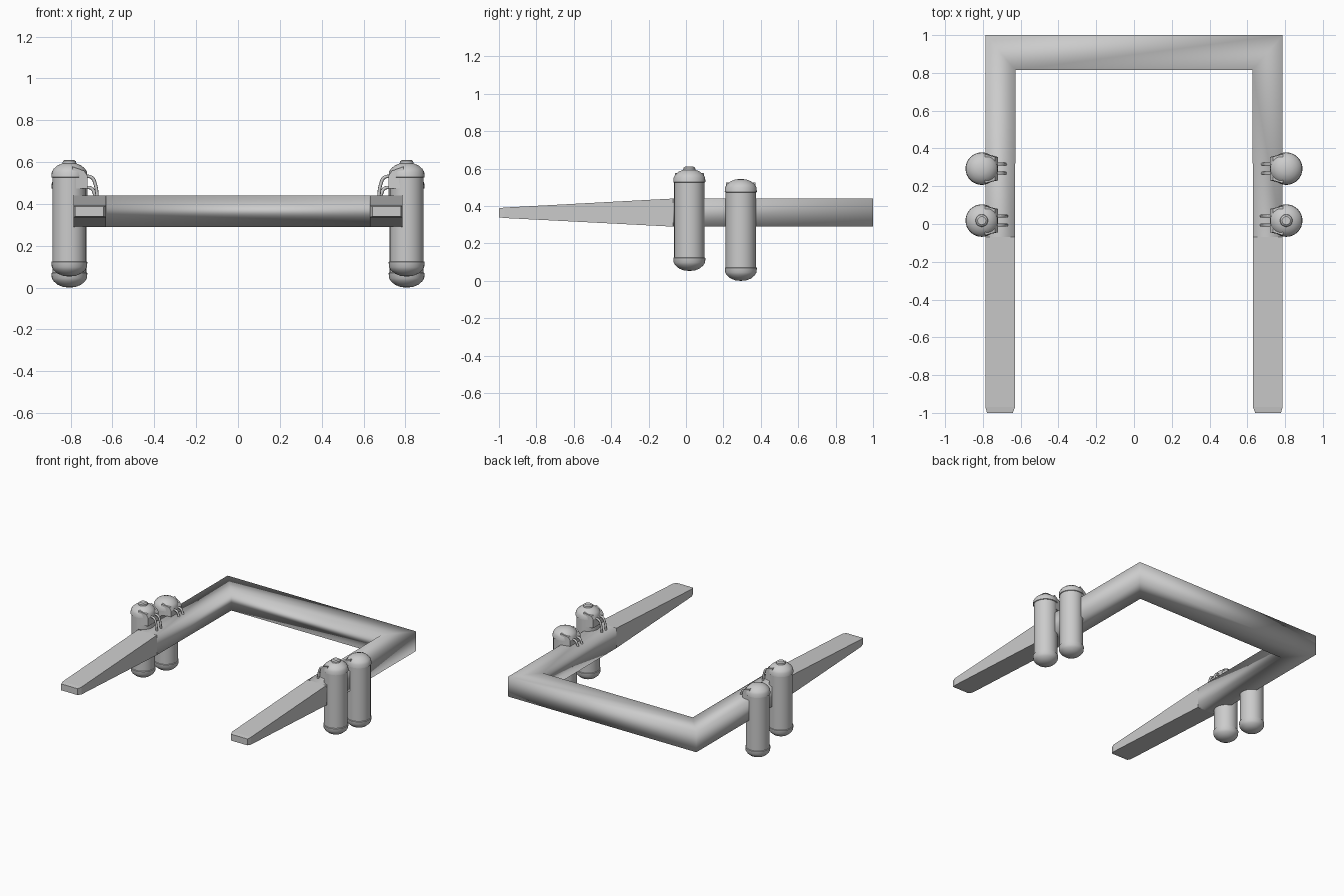
import bpy, bmesh, math
from mathutils import Matrix, Vector

if "Cube" in bpy.data.objects:
    bpy.data.objects.remove(bpy.data.objects["Cube"])


def finish(bm, name, angle=None):
    bmesh.ops.remove_doubles(bm, verts=bm.verts, dist=1e-5)
    bmesh.ops.recalc_face_normals(bm, faces=bm.faces)
    me = bpy.data.meshes.new(name)
    bm.to_mesh(me)
    bm.free()
    ob = bpy.data.objects.new(name, me)
    bpy.context.collection.objects.link(ob)
    if angle:
        bpy.ops.object.select_all(action='DESELECT')
        ob.select_set(True)
        bpy.context.view_layer.objects.active = ob
        bpy.ops.object.shade_smooth_by_angle(angle=math.radians(angle))
    return ob


def lathe(name, profile, loc, steps=32):
    bm = bmesh.new()
    vs = [bm.verts.new((r, 0, z)) for r, z in profile]
    es = [bm.edges.new(p) for p in zip(vs, vs[1:])]
    bmesh.ops.spin(bm, geom=vs + es, cent=(0, 0, 0), axis=(0, 0, 1),
                   angle=math.tau, steps=steps, use_duplicate=False)
    bmesh.ops.translate(bm, verts=bm.verts, vec=loc)
    return finish(bm, name, 35)


# U-shaped frame: rectangular sections swept from the tip, round the corner, to the other tip
half = [  # inner xy, outer xy, bottom z, top z
    ((.642, -1.0), (.778, -1.0), .340, .388),
    ((.63, -.97), (.787, -.97), .336, .392),
    ((.63, -.07), (.787, -.07), .29, .44),
    ((.627, .815), (.787, 1.0), .29, .44),
]
sections = half + [((-i[0], i[1]), (-o[0], o[1]), b, t) for i, o, b, t in reversed(half)]
bm = bmesh.new()
rings = []
for (ix, iy), (ox, oy), b, t in sections:
    rings.append([bm.verts.new(c) for c in
                  ((ix, iy, b), (ox, oy, b), (ox, oy, t), (ix, iy, t))])
for k, (a, c) in enumerate(zip(rings, rings[1:])):
    for i in range(4):
        f = bm.faces.new((a[i], a[(i + 1) % 4], c[(i + 1) % 4], c[i]))
        f.smooth = 2 <= k <= 4      # soft shading on the rear part only
bm.faces.new(rings[0])
bm.faces.new(rings[-1])
finish(bm, "u_frame")

# canister outline: domed base cap, body, domed top cap
R = .081
cap = [(0, 0), (.03, .003), (.055, .013), (.075, .03), (.084, .045), (.086, .07), (R, .072)]
TOP = .545
canister = cap + [(r, TOP - z) for r, z in reversed(cap)]
knob = [(0, .025), (.022, .025), (.031, .018), (.033, .008), (.033, -.02), (0, -.02)]

for side, sx in (("right", 1), ("left", -1)):
    for place, y, z0 in (("front", .018, .053), ("rear", .293, .0)):
        tag = f"{side}_{place}"
        lathe("canister_" + tag, canister, (sx * .806, y, z0))
        if place == "front":
            lathe("cap_knob_" + tag, knob, (sx * .806, y, z0 + TOP - .012), 20)

        # valve housing: flat-fronted block flaring from the cap towards the frame
        bm = bmesh.new()
        outline = [(.720, .42), (.720, .482), (.735, .505), (.79, .525), (.79, .42)]
        front, back = [[bm.verts.new((sx * x, y + s * (.062 if x < .75 else .078), z0 + z))
                        for x, z in outline] for s in (-1, 1)]
        bm.faces.new(front)
        bm.faces.new(back)
        for i in range(5):
            j = (i + 1) % 5
            bm.faces.new((front[i], front[j], back[j], back[i]))
        finish(bm, "valve_housing_" + tag, 30)

        # pair of hoses bending down into the frame
        for n, dy in enumerate((-.024, .024)):
            cu = bpy.data.curves.new("hose", 'CURVE')
            cu.dimensions = '3D'
            cu.bevel_depth = .008
            cu.bevel_resolution = 2
            cu.resolution_u = 6
            cu.use_fill_caps = True
            sp = cu.splines.new('BEZIER')
            pts = [(.74, z0 + .478), (.70, z0 + .474), (.682, z0 + .44), (.672, .425)]
            sp.bezier_points.add(len(pts) - 1)
            for p, (x, z) in zip(sp.bezier_points, pts):
                p.co = (sx * x, y + dy, z)
                p.handle_left_type = p.handle_right_type = 'AUTO'
            ob = bpy.data.objects.new(f"hose_{tag}_{n + 1}", cu)
            bpy.context.collection.objects.link(ob)
